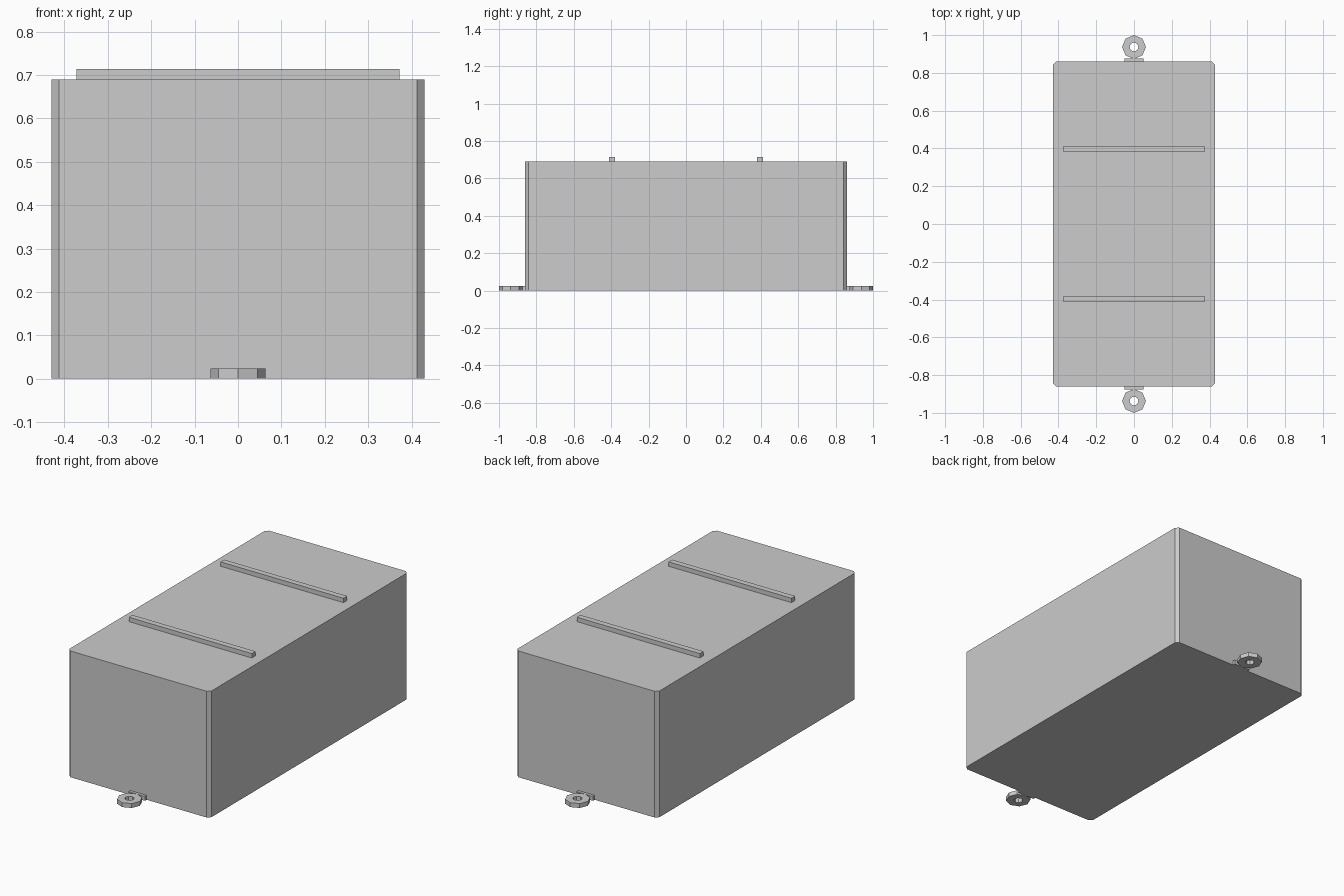
import bpy
import bmesh
from math import cos, sin, tau

cube = bpy.data.objects.get("Cube")
if cube:
    bpy.data.objects.remove(cube, do_unlink=True)

grey = bpy.data.materials.new("light_grey")
grey.use_nodes = True
colour = (0.604, 0.604, 0.604, 1)
grey.diffuse_color = colour
grey.node_tree.nodes["Principled BSDF"].inputs["Base Color"].default_value = colour


def finish(name, bm):
    bmesh.ops.recalc_face_normals(bm, faces=bm.faces)
    mesh = bpy.data.meshes.new(name)
    bm.to_mesh(mesh)
    bm.free()
    mesh.materials.append(grey)
    obj = bpy.data.objects.new(name, mesh)
    bpy.context.collection.objects.link(obj)
    return obj


def box(name, low, high, chamfer=0):
    bm = bmesh.new()
    bmesh.ops.create_cube(bm, size=1)
    for v in bm.verts:
        v.co = [a + (b - a) * (c + 0.5) for a, b, c in zip(low, high, v.co)]
    if chamfer:
        upright = [e for e in bm.edges
                   if abs(e.verts[0].co.z - e.verts[1].co.z) > 0.1]
        bmesh.ops.bevel(bm, geom=upright, offset=chamfer, segments=1, affect='EDGES')
    return finish(name, bm)


def ring(name, y, outer, inner, height, sides=8):
    """Flat-sided washer lying on the ground."""
    bm = bmesh.new()
    profile = [(outer, 0), (outer, height), (inner, height), (inner, 0)]
    loops = [[bm.verts.new((r * cos(tau * i / sides), y + r * sin(tau * i / sides), z))
              for r, z in profile] for i in range(sides)]
    for i in range(sides):
        a, b = loops[i], loops[(i + 1) % sides]
        for j in range(4):
            k = (j + 1) % 4
            bm.faces.new((a[j], b[j], b[k], a[k]))
    return finish(name, bm)


# Main housing with chamfered upright corners
box("housing", (-0.43, -0.86, 0), (0.43, 0.86, 0.69), chamfer=0.017)

# Top ribs, mounting plates and eyelets at both ends
for end, s in (("front", -1), ("back", 1)):
    y0, y1 = sorted((s * 0.38, s * 0.412))
    box(end + "_rib", (-0.372, y0, 0.685), (0.372, y1, 0.714))
    y0, y1 = sorted((s * 0.855, s * 0.875))
    box(end + "_mounting_plate", (-0.05, y0, 0), (0.05, y1, 0.024))
    ring(end + "_eyelet", s * 0.937, 0.063, 0.024, 0.024)
